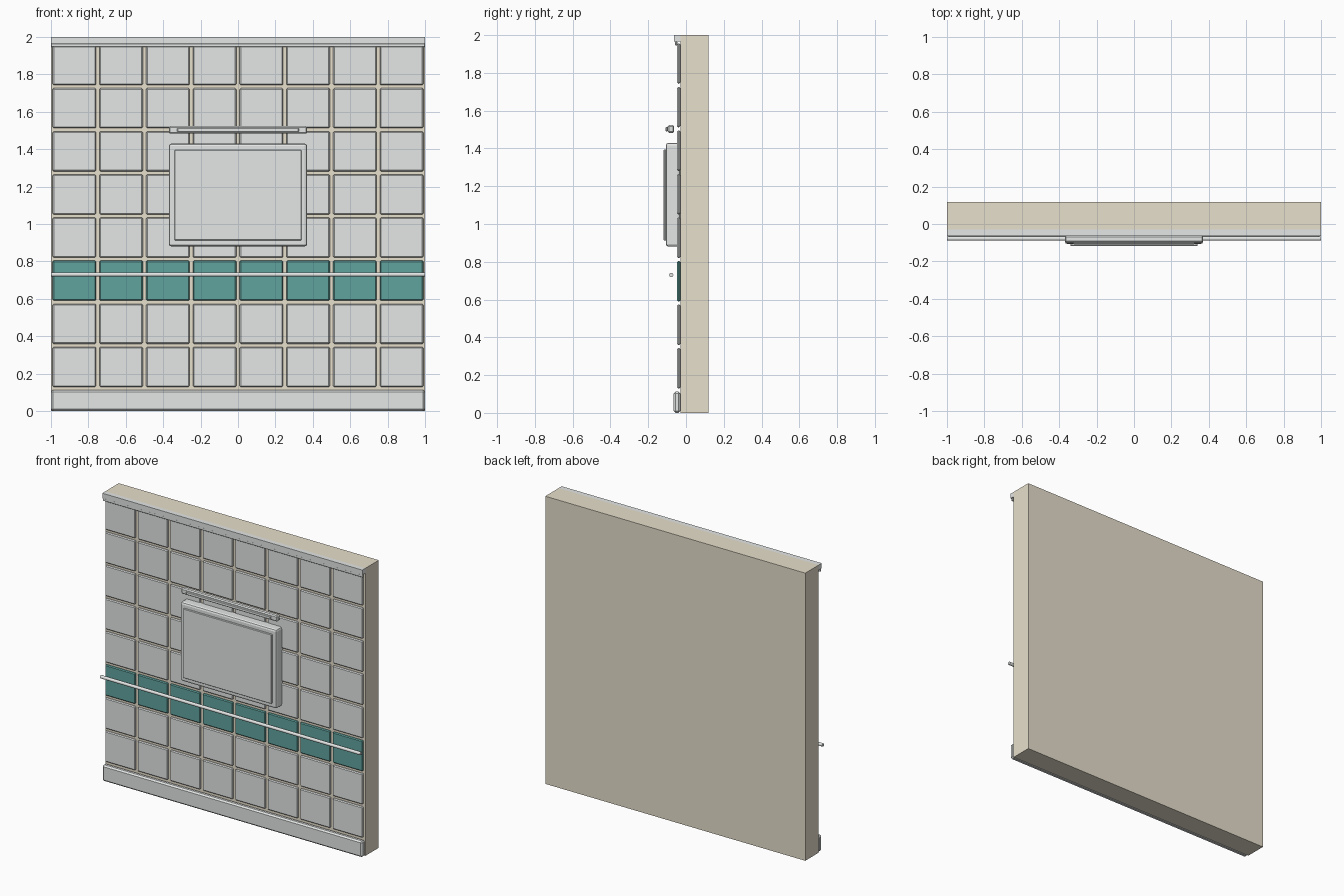
import bpy
import math

cube = bpy.data.objects.get("Cube")
if cube:
    bpy.data.objects.remove(cube, do_unlink=True)


def material(name, rgb):
    mat = bpy.data.materials.new(name)
    mat.use_nodes = True
    colour = (*rgb, 1)
    mat.diffuse_color = colour
    mat.node_tree.nodes["Principled BSDF"].inputs["Base Color"].default_value = colour
    return mat


beige = material("beige_plaster", (0.82, 0.76, 0.62))
white = material("white_ceramic", (0.80, 0.82, 0.82))
teal = material("teal_ceramic", (0.12, 0.37, 0.345))


def box(name, x, y, z, mat, bevel=0.0, segments=1):
    """Box spanning the (low, high) ranges x, y and z, with bevelled edges."""
    spans = (x, y, z)
    bpy.ops.mesh.primitive_cube_add(size=1, location=[(a + b) / 2 for a, b in spans])
    obj = bpy.context.object
    obj.name = name
    obj.scale = [b - a for a, b in spans]
    bpy.ops.object.transform_apply(location=False, rotation=False, scale=True)
    obj.data.materials.append(mat)
    if bevel:
        mod = obj.modifiers.new("Bevel", "BEVEL")
        mod.width = bevel
        mod.segments = segments
    return obj


# Wall slab
FULL = (-1, 1)
WALL = -0.03
box("wall", FULL, (WALL, 0.118), (0, 2), beige)

# Tile grid with one coloured band
ROWS, COLUMNS, BAND = 8, 8, 2
for row in range(ROWS):
    z = 0.236 + row * 0.2305
    for column in range(COLUMNS):
        x = (column - 3.5) * 0.25
        box(f"tile_{row + 1}_{column + 1}", (x - 0.116, x + 0.116), (-0.047, WALL),
            (z - 0.107, z + 0.107), teal if row == BAND else white, 0.006)

# Skirting and top trim
box("skirting", FULL, (-0.066, WALL), (0, 0.112), white, 0.01)
box("top_trim", FULL, (-0.063, WALL), (1.965, 2), white)
box("top_trim_bead", FULL, (-0.058, -0.046), (1.945, 1.965), white, 0.003)

# Handrail
bpy.ops.mesh.primitive_cylinder_add(vertices=16, radius=0.011, depth=2,
                                    location=(0, -0.078, 0.73),
                                    rotation=(0, math.pi / 2, 0))
rail = bpy.context.object
rail.name = "handrail"
rail.data.materials.append(white)
bpy.ops.object.shade_smooth_by_angle()

# Display cabinet with raised front panel
box("cabinet", (-0.37, 0.37), (-0.107, WALL), (0.88, 1.43), white, 0.014, 2)
box("cabinet_panel", (-0.34, 0.34), (-0.118, -0.105), (0.913, 1.395), white, 0.003)

# Lamp bar above the cabinet
box("lamp_bar", (-0.37, 0.37), (-0.098, -0.063), (1.483, 1.523), white, 0.007)
box("lamp_strip", (-0.325, 0.325), (-0.109, -0.096), (1.491, 1.514), white, 0.004)
